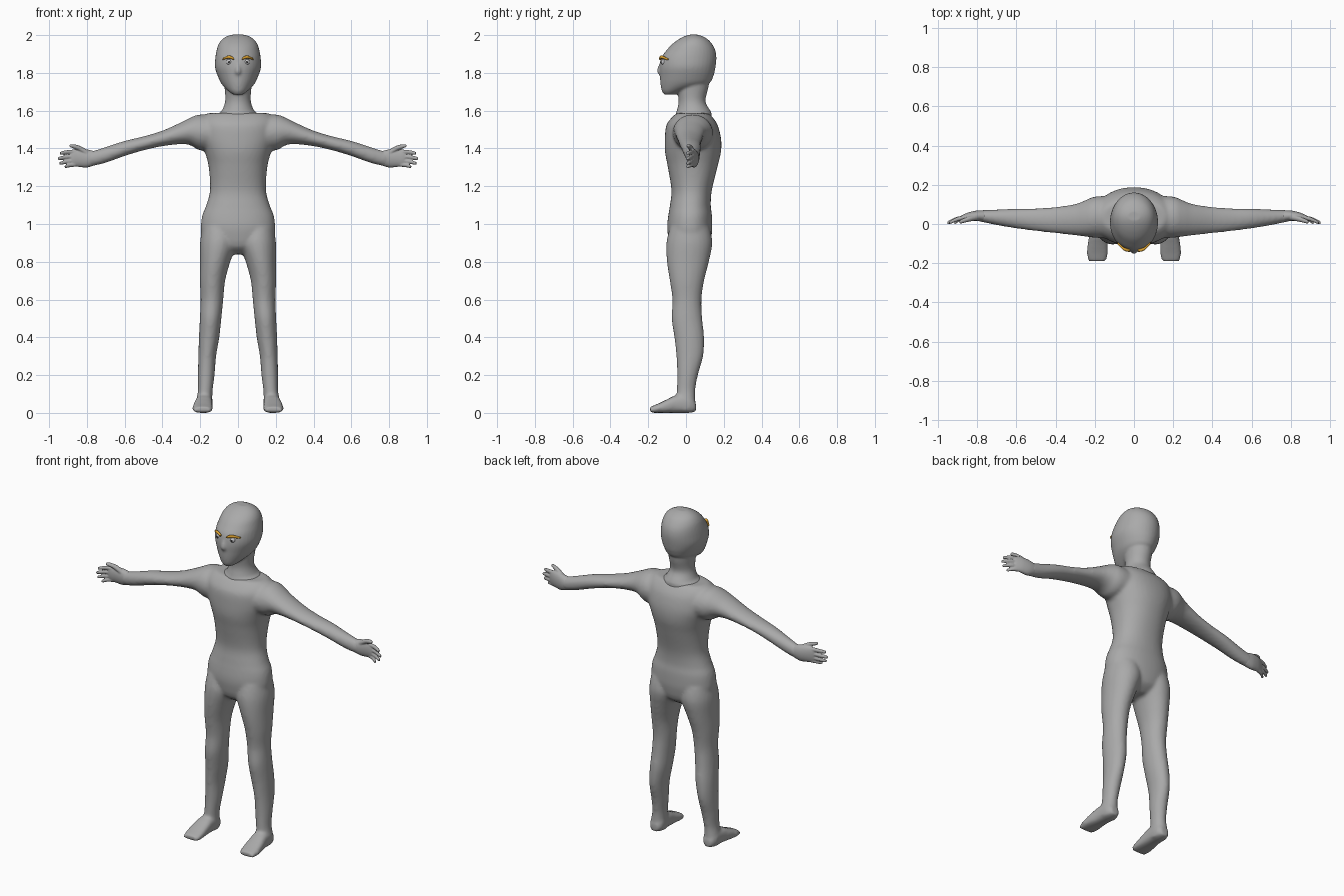
import bpy, bmesh, math
from mathutils import Vector


def material(name, rgb):
    m = bpy.data.materials.new(name)
    m.diffuse_color = (*rgb, 1)
    return m


SKIN = material("grey_skin", (0.40, 0.40, 0.40))
BROW = material("golden_brow", (0.72, 0.36, 0.03))
EYE = material("pale_eye", (0.55, 0.55, 0.57))
PUPIL = material("dark_pupil", (0.03, 0.03, 0.03))


def spline(st, n=4):
    """Catmull-Rom through the stations."""
    out = []
    for i in range(len(st) - 1):
        p = [st[max(i - 1, 0)], st[i], st[i + 1], st[min(i + 2, len(st) - 1)]]
        for k in range(n):
            t = k / n
            out.append([0.5 * (2 * b + (c - a) * t + (2 * a - 5 * b + 4 * c - d) * t * t
                               + (3 * b - a - 3 * c + d) * t ** 3) for a, b, c, d in zip(*p)])
    out.append(list(st[-1]))
    return out


def loft(bm, stations, axis, side=1, power=1.0, seg=28):
    """Capped loft; station = position along axis, two centres, two radii."""
    rings = []
    for s, c1, c2, r1, r2 in spline(stations):
        ring = []
        for k in range(seg):
            a = 2 * math.pi * k / seg
            ca, sa = math.cos(a), math.sin(a)
            u = c1 + r1 * math.copysign(abs(ca) ** power, ca)
            v = c2 + r2 * math.copysign(abs(sa) ** power, sa)
            p = {"x": (s, u, v), "y": (u, s, v), "z": (u, v, s)}[axis]
            ring.append(bm.verts.new((p[0] * side, p[1], p[2])))
        rings.append(ring)
    for a, b in zip(rings, rings[1:]):
        for k in range(seg):
            j = (k + 1) % seg
            bm.faces.new((a[k], a[j], b[j], b[k]))
    bm.faces.new(rings[0])
    bm.faces.new(rings[-1])


def finish(name, bm, mat, voxel=0, smooth=0):
    bmesh.ops.recalc_face_normals(bm, faces=bm.faces)
    me = bpy.data.meshes.new(name)
    bm.to_mesh(me)
    bm.free()
    me.materials.append(mat)
    for p in me.polygons:
        p.use_smooth = True
    ob = bpy.data.objects.new(name, me)
    bpy.context.collection.objects.link(ob)
    if voxel:
        r = ob.modifiers.new("fuse", "REMESH")
        r.mode = "VOXEL"
        r.voxel_size = voxel
        r.use_smooth_shade = True
        s = ob.modifiers.new("soften", "SMOOTH")
        s.factor = 0.5
        s.iterations = smooth
    return ob


# Body: torso, arms, legs and feet fused into one skin
bm = bmesh.new()
loft(bm, [(0.84, 0, 0.02, 0.07, 0.05), (0.88, 0, 0.02, 0.15, 0.10), (0.95, 0, 0.02, 0.193, 0.117),
          (1.0, 0, 0.02, 0.196, 0.119), (1.05, 0, 0.022, 0.188, 0.115), (1.1, 0, 0.023, 0.168, 0.108),
          (1.18, 0, 0.03, 0.148, 0.107), (1.3, 0, 0.035, 0.155, 0.131), (1.38, 0, 0.037, 0.175, 0.148),
          (1.45, 0, 0.037, 0.2, 0.149), (1.52, 0, 0.032, 0.205, 0.137), (1.56, 0, 0.033, 0.195, 0.112),
          (1.587, 0, 0.035, 0.16, 0.085)], "z", power=0.92, seg=40)
for side in (1, -1):
    loft(bm, [(0.1, 0.035, 1.48, 0.11, 0.09), (0.2, 0.035, 1.485, 0.105, 0.095),
              (0.25, 0.028, 1.49, 0.092, 0.074), (0.3, 0.022, 1.481, 0.08, 0.058),
              (0.4, 0.02, 1.453, 0.067, 0.041), (0.5, 0.022, 1.427, 0.058, 0.037),
              (0.6, 0.028, 1.40, 0.051, 0.04), (0.7, 0.034, 1.366, 0.04, 0.042),
              (0.77, 0.04, 1.347, 0.031, 0.04), (0.8, 0.041, 1.347, 0.027, 0.042)], "x", side)
    loft(bm, [(0.98, 0.1, 0.02, 0.09, 0.105), (0.9, 0.103, 0.018, 0.098, 0.122),
              (0.8, 0.121, 0.01, 0.08, 0.111), (0.7, 0.135, 0.005, 0.067, 0.091),
              (0.6, 0.138, 0.005, 0.06, 0.077), (0.5, 0.145, 0.005, 0.057, 0.081),
              (0.4, 0.153, 0.017, 0.054, 0.079), (0.3, 0.163, 0.02, 0.047, 0.071),
              (0.2, 0.168, 0.008, 0.044, 0.055), (0.12, 0.173, 0.0, 0.039, 0.049),
              (0.06, 0.179, 0.0, 0.043, 0.05), (0.01, 0.179, 0.0, 0.04, 0.045)], "z", side)
    loft(bm, [(0.053, 0.178, 0.03, 0.025, 0.022), (0.02, 0.178, 0.045, 0.043, 0.045),
              (-0.05, 0.181, 0.047, 0.046, 0.047), (-0.1, 0.185, 0.036, 0.051, 0.036),
              (-0.15, 0.187, 0.024, 0.054, 0.024), (-0.19, 0.188, 0.016, 0.046, 0.016)],
         "y", side, power=0.75)
finish("body", bm, SKIN, 0.01, 5)

# Hands: palm, four fingers and thumb
FINGERS = [(1.383, 1.375, 0.943), (1.358, 1.347, 0.953), (1.335, 1.322, 0.945), (1.315, 1.304, 0.918)]
for side, label in ((1, "left_hand"), (-1, "right_hand")):
    bm = bmesh.new()
    loft(bm, [(0.76, 0.04, 1.348, 0.03, 0.038), (0.8, 0.042, 1.347, 0.027, 0.048),
              (0.84, 0.039, 1.35, 0.022, 0.048), (0.87, 0.033, 1.35, 0.016, 0.045),
              (0.885, 0.03, 1.35, 0.011, 0.04)], "x", side)
    for z0, z1, tip in FINGERS:
        mid = (0.86 + tip) / 2
        loft(bm, [(0.86, 0.034, z0, 0.012, 0.012), (mid, 0.025, z0 * 0.5 + z1 * 0.5 + 0.002, 0.011, 0.011),
                  (tip - 0.006, 0.009, z1, 0.009, 0.009), (tip, 0.006, z1, 0.005, 0.005)], "x", side, seg=12)
    loft(bm, [(0.79, 0.036, 1.37, 0.016, 0.018), (0.84, 0.026, 1.401, 0.014, 0.014),
              (0.88, 0.014, 1.413, 0.011, 0.01), (0.892, 0.01, 1.414, 0.006, 0.006)], "x", side, seg=12)
    finish(label, bm, SKIN, 0.004, 3)

# Head with neck and nose
bm = bmesh.new()
loft(bm, [(1.53, 0, 0.035, 0.12, 0.1), (1.58, 0, 0.04, 0.108, 0.096), (1.6, 0, 0.04, 0.086, 0.089),
          (1.65, 0, 0.032, 0.068, 0.071), (1.72, 0, 0.035, 0.071, 0.083), (1.78, 0, 0.04, 0.08, 0.085)], "z")
loft(bm, [(1.685, 0, -0.085, 0.025, 0.03), (1.705, 0, -0.062, 0.052, 0.066), (1.74, 0, -0.01, 0.086, 0.125),
          (1.78, 0, 0.003, 0.106, 0.141), (1.83, 0, 0.008, 0.122, 0.148), (1.88, 0, 0.015, 0.12, 0.146),
          (1.92, 0, 0.026, 0.113, 0.129), (1.95, 0, 0.032, 0.104, 0.108), (1.975, 0, 0.038, 0.087, 0.081),
          (1.992, 0, 0.04, 0.063, 0.052), (2.002, 0, 0.04, 0.035, 0.025)], "z", seg=36)
loft(bm, [(1.785, 0, -0.128, 0.012, 0.012), (1.805, 0, -0.133, 0.018, 0.02),
          (1.825, 0, -0.133, 0.014, 0.018), (1.86, 0, -0.125, 0.009, 0.011)], "z", seg=16)
finish("head", bm, SKIN, 0.007, 4)

# Eyes, pupils and eyebrows
for side, label in ((1, "left"), (-1, "right")):
    for part, centre, radius, mat in (("eye", (0.047, -0.117, 1.857), 0.015, EYE),
                                      ("pupil", (0.048, -0.1285, 1.857), 0.006, PUPIL)):
        bm = bmesh.new()
        bmesh.ops.create_uvsphere(bm, u_segments=20, v_segments=12, radius=radius)
        bmesh.ops.translate(bm, verts=bm.verts, vec=Vector((centre[0] * side, *centre[1:])))
        finish(f"{label}_{part}", bm, mat)
    bm = bmesh.new()
    loft(bm, [(0.02, -0.136, 1.873, 0.007, 0.005), (0.035, -0.133, 1.881, 0.008, 0.008),
              (0.055, -0.125, 1.883, 0.008, 0.008), (0.083, -0.098, 1.872, 0.007, 0.004)],
         "x", side, seg=12)
    finish(f"{label}_eyebrow", bm, BROW)
